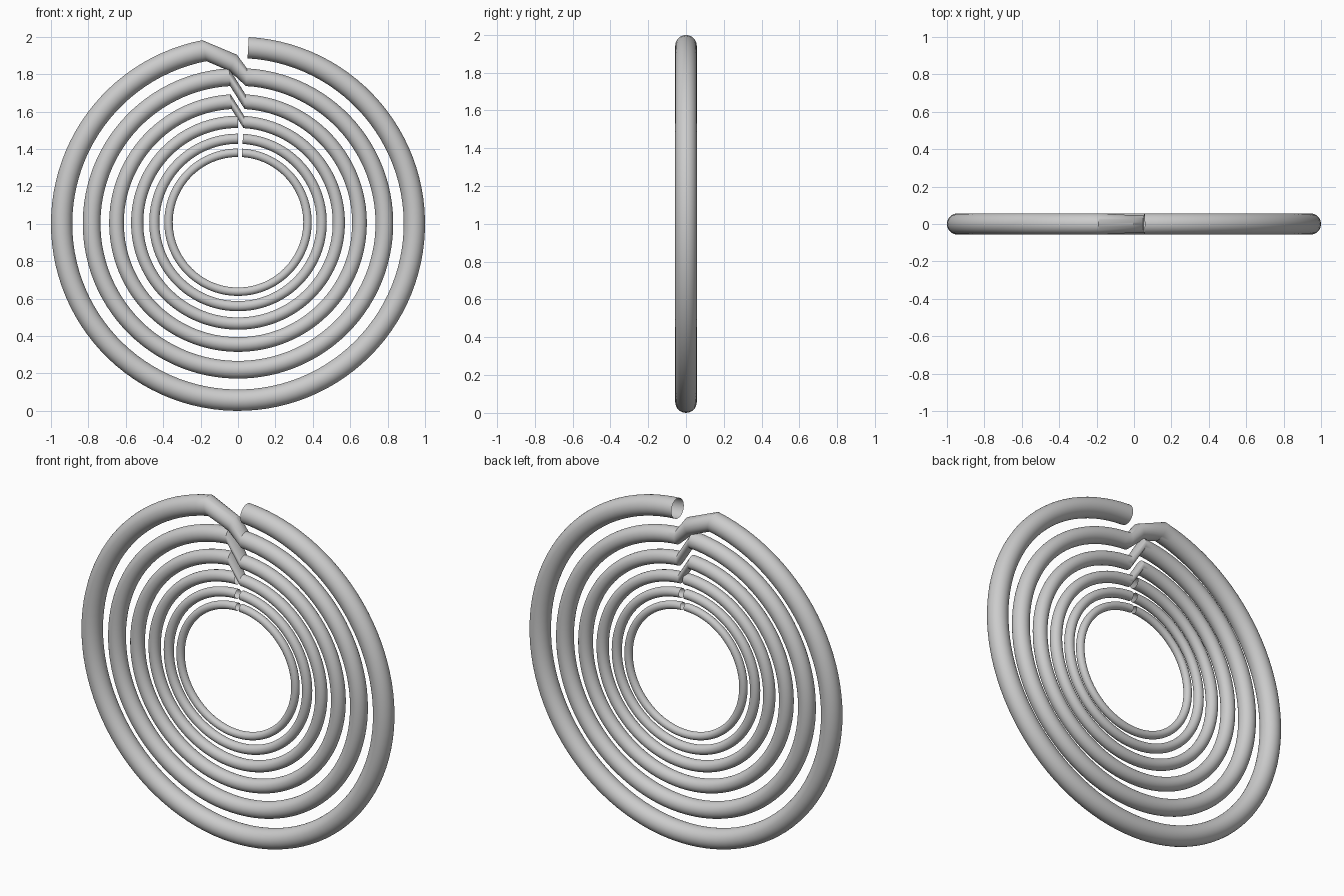
import bpy, bmesh, math
from mathutils import Vector

if "Cube" in bpy.data.objects:
    bpy.data.objects.remove(bpy.data.objects["Cube"])

SIDES = 32
STEP = math.radians(3.3)
RATIO = 0.83

grey = bpy.data.materials.new("plain_grey")
grey.diffuse_color = (0.6, 0.6, 0.6, 1)
grey.use_nodes = True
grey.node_tree.nodes["Principled BSDF"].inputs["Base Color"].default_value = grey.diffuse_color


def ring(k, end_deg):
    """Sections (centre, radial direction, tube radius) of ring k, clockwise from the top."""
    s = RATIO ** k
    R, r = 0.943 * s, 0.057 * s
    cz = 1.0 + 0.014 * (1 - s)
    end = math.radians(end_deg)
    n = round((end - STEP) / STEP)
    out = []
    for i in range(n + 1):
        t = STEP + (end - STEP) * i / n
        d = Vector((math.sin(t), 0, math.cos(t)))
        out.append((Vector((0, 0, cz)) + d * R, d, r))
    return out


def tube(name, sections):
    """Open-ended tube skinned through the sections."""
    bm = bmesh.new()
    loops = []
    for c, d, r in sections:
        loops.append([bm.verts.new(c + d * (r * math.cos(a)) + Vector((0, r * math.sin(a), 0)))
                      for a in (2 * math.pi * j / SIDES for j in range(SIDES))])
    for a, b in zip(loops, loops[1:]):
        for j in range(SIDES):
            k = (j + 1) % SIDES
            bm.faces.new((a[j], a[k], b[k], b[j]))
    # make the skin face outwards
    f = bm.faces[:][0]
    bm.normal_update()
    if f.normal.dot(f.calc_center_median() - sections[0][0]) < 0:
        bmesh.ops.reverse_faces(bm, faces=bm.faces[:])
    me = bpy.data.meshes.new(name)
    bm.to_mesh(me)
    bm.free()
    me.materials.append(grey)
    ob = bpy.data.objects.new(name, me)
    bpy.context.collection.objects.link(ob)
    bpy.ops.object.select_all(action='DESELECT')
    ob.select_set(True)
    bpy.context.view_layer.objects.active = ob
    bpy.ops.object.shade_smooth_by_angle(angle=math.radians(30))
    return ob


# four outer rings joined by short skewed connectors
bend = [(Vector((-0.025, 0, 1.86)), Vector((0.4, 0, 0.92)).normalized(), 0.048)]
tube("joined_coil", ring(0, 349) + bend + ring(1, 356.7) + ring(2, 356.7) + ring(3, 360))

# two separate inner rings
tube("inner_ring", ring(4, 360))
tube("innermost_ring", ring(5, 360))
